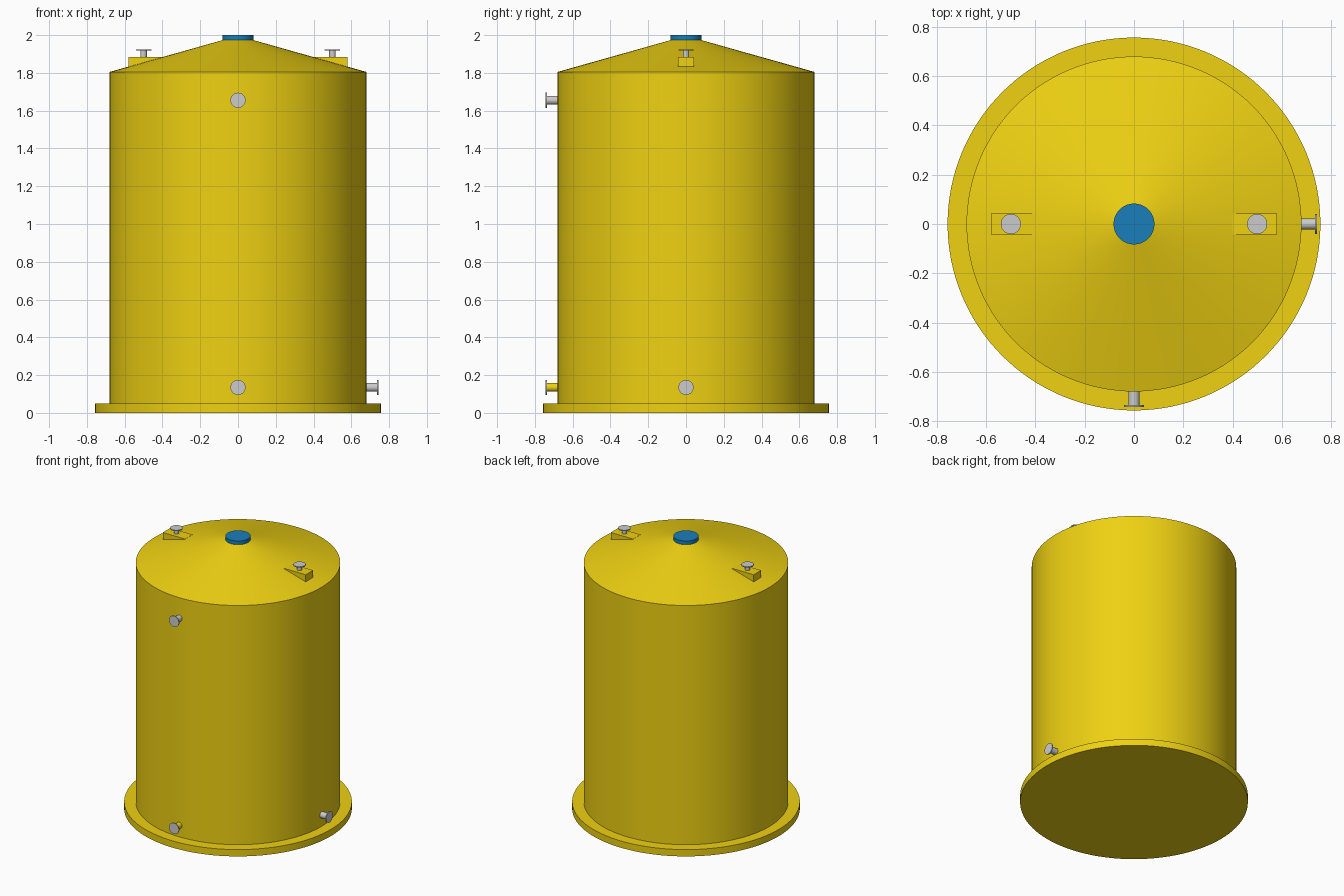
import bpy, bmesh, math
from mathutils import Vector

if "Cube" in bpy.data.objects:
    bpy.data.objects.remove(bpy.data.objects["Cube"])


def material(name, rgb):
    m = bpy.data.materials.new(name)
    m.diffuse_color = (*rgb, 1)
    m.use_nodes = True
    m.node_tree.nodes["Principled BSDF"].inputs["Base Color"].default_value = m.diffuse_color
    return m


YELLOW = material("yellow_plastic", (0.86, 0.64, 0.006))
BLUE = material("blue_plastic", (0.01, 0.21, 0.5))


def finish(name, bm, mat, smooth=True):
    bmesh.ops.recalc_face_normals(bm, faces=bm.faces)
    mesh = bpy.data.meshes.new(name)
    bm.to_mesh(mesh)
    bm.free()
    ob = bpy.data.objects.new(name, mesh)
    bpy.context.collection.objects.link(ob)
    if mat:
        mesh.materials.append(mat)
    if smooth:
        bpy.ops.object.select_all(action='DESELECT')
        ob.select_set(True)
        bpy.context.view_layer.objects.active = ob
        bpy.ops.object.shade_smooth_by_angle(angle=math.radians(12))
    return ob


def lathe(name, profile, mat=None, origin=(0, 0, 0), axis=(0, 0, 1), n=48):
    """Closed solid of revolution from (radius, height) points along an axis."""
    bm = bmesh.new()
    rings = [[bm.verts.new((r * math.cos(2 * math.pi * i / n),
                            r * math.sin(2 * math.pi * i / n), h))
              for i in range(n)] for r, h in profile]
    for a, b in zip(rings, rings[1:]):
        for i in range(n):
            j = (i + 1) % n
            bm.faces.new((a[i], a[j], b[j], b[i]))
    bm.faces.new(rings[0])
    bm.faces.new(rings[-1])
    rot = Vector((0, 0, 1)).rotation_difference(Vector(axis)).to_matrix()
    bmesh.ops.rotate(bm, verts=bm.verts, cent=(0, 0, 0), matrix=rot)
    bmesh.ops.translate(bm, verts=bm.verts, vec=origin)
    return finish(name, bm, mat)


def nozzle(name, origin, axis, stem_r, flange_r, length, thick, stem_mat=None):
    """Pipe stem with a flange disc on its outer end."""
    lathe(name + "_stem", [(stem_r, -0.02), (stem_r, length - thick)], stem_mat, origin, axis)
    lathe(name + "_flange", [(flange_r, length - thick), (flange_r, length)], None, origin, axis)


# Tank: base flange, cylindrical wall and conical roof in one profile
R, EAVE, CAP_R, CAP_Z = 0.68, 1.805, 0.083, 1.973
lathe("tank_body", [(0.757, 0), (0.757, 0.05), (R, 0.05), (R, EAVE), (CAP_R, CAP_Z)],
      YELLOW, n=128)

# Lid on the roof peak
lathe("lid", [(CAP_R, CAP_Z - 0.004), (CAP_R, 2.0)], BLUE, n=64)

# Level wedge pads on the roof, each with an upright nozzle
for side, s in (("left", -1), ("right", 1)):
    bm = bmesh.new()
    outline = [(0.40, 1.885), (0.58, 1.885), (0.58, 1.825), (0.40, 1.875)]
    face = bm.faces.new([bm.verts.new((s * x, -0.043, z)) for x, z in outline])
    ext = bmesh.ops.extrude_face_region(bm, geom=[face])
    bmesh.ops.translate(bm, vec=(0, 0.086, 0),
                        verts=[v for v in ext["geom"] if isinstance(v, bmesh.types.BMVert)])
    finish(side + "_roof_pad", bm, YELLOW, smooth=False)
    nozzle(side + "_roof_nozzle", (s * 0.5, 0, 1.885), (0, 0, 1), 0.017, 0.041, 0.04, 0.007)

# Side nozzles on the wall
nozzle("upper_front_nozzle", (0, -R, 1.655), (0, -1, 0), 0.023, 0.04, 0.063, 0.007)
nozzle("lower_front_nozzle", (0, -R, 0.135), (0, -1, 0), 0.023, 0.04, 0.063, 0.007, YELLOW)
nozzle("lower_right_nozzle", (R, 0, 0.135), (1, 0, 0), 0.023, 0.04, 0.063, 0.007)
